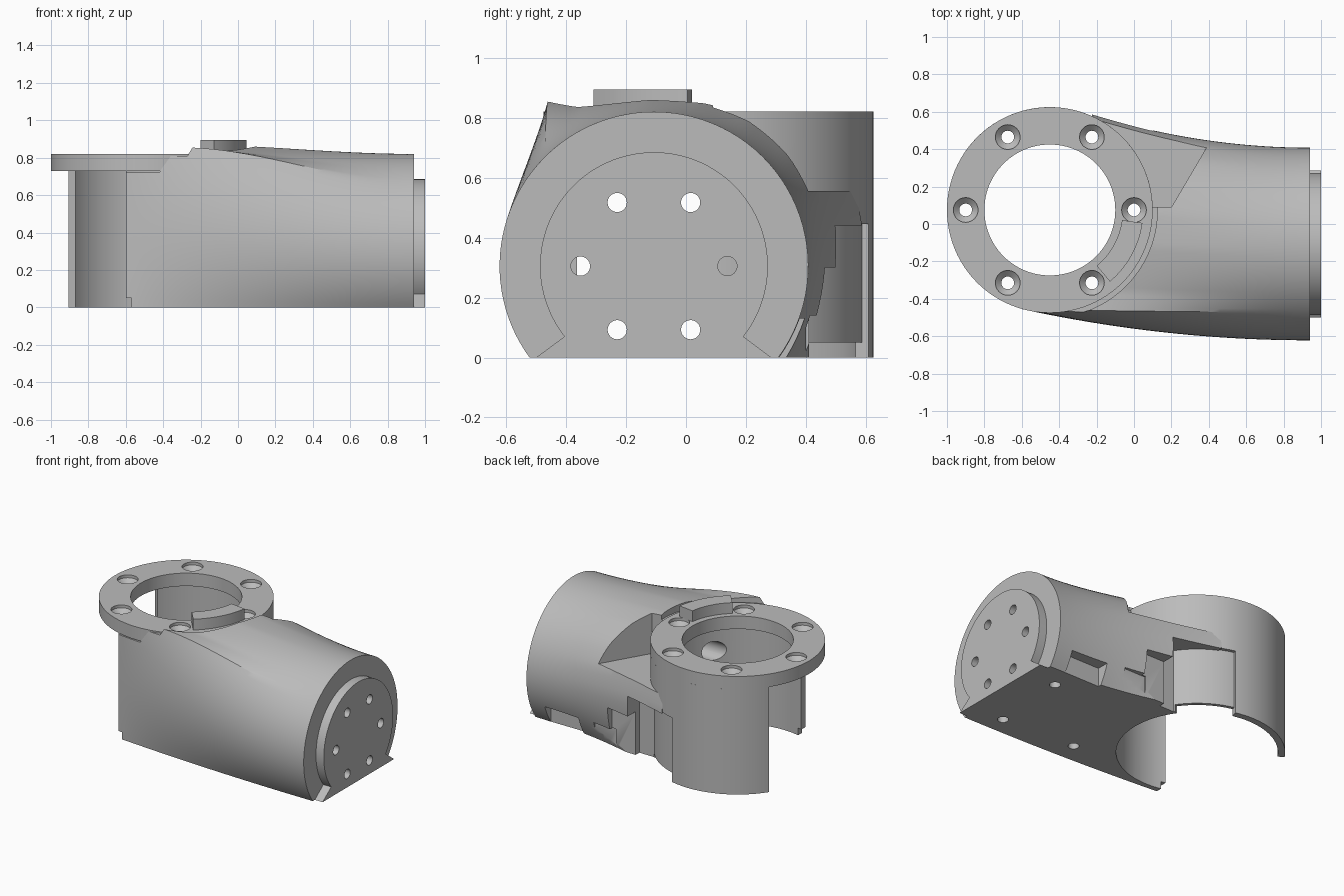
import bpy, bmesh, math
from mathutils import Vector

cube = bpy.data.objects.get("Cube")
if cube:
    bpy.data.objects.remove(cube, do_unlink=True)

grey = bpy.data.materials.new("plain_grey")
grey.use_nodes = True
grey.diffuse_color = (0.5, 0.5, 0.5, 1)
grey.node_tree.nodes["Principled BSDF"].inputs["Base Color"].default_value = (0.5, 0.5, 0.5, 1)

CX, CY = -0.45, 0.075      # flange axis
EY, EZ = -0.107, 0.305     # end face axis


def finish(name, bm):
    bmesh.ops.recalc_face_normals(bm, faces=bm.faces)
    me = bpy.data.meshes.new(name)
    bm.to_mesh(me)
    bm.free()
    me.materials.append(grey)
    ob = bpy.data.objects.new(name, me)
    bpy.context.collection.objects.link(ob)
    return ob


def loft(name, rings):
    bm = bmesh.new()
    rows = [[bm.verts.new(p) for p in r] for r in rings]
    n = len(rows[0])
    for a, b in zip(rows, rows[1:]):
        for i in range(n):
            j = (i + 1) % n
            bm.faces.new((a[i], a[j], b[j], b[i]))
    bm.faces.new(rows[0])
    bm.faces.new(rows[-1])
    return finish(name, bm)


def prism(name, pts, lo, hi, axis="z"):
    place = (lambda p, h: (p[0], p[1], h)) if axis == "z" else (lambda p, h: (h, p[0], p[1]))
    return loft(name, [[place(p, h) for p in pts] for h in (lo, hi)])


def box(x0, x1, y0, y1, z0, z1):
    return prism("cutter", [(x0, y0), (x1, y0), (x1, y1), (x0, y1)], z0, z1)


def arc(c, r, a0, a1, n):
    angles = [math.radians(a0 + (a1 - a0) * i / n) for i in range(n + 1)]
    return [(c[0] + r * math.cos(a), c[1] + r * math.sin(a)) for a in angles]


def disc(name, c, r, lo, hi, axis="z", n=96):
    return prism(name, arc(c, r, 0, 360, n)[:-1], lo, hi, axis)


def sector(name, r0, r1, a0, a1, lo, hi, n=64):
    c = (CX, CY)
    return prism(name, arc(c, r0, a0, a1, n) + arc(c, r1, a1, a0, n), lo, hi)


def cut(ob, *cutters):
    for c in cutters:
        c.hide_render = True
        m = ob.modifiers.new("cut", "BOOLEAN")
        m.operation, m.solver, m.object = "DIFFERENCE", "EXACT", c
    deps = bpy.context.evaluated_depsgraph_get()
    me = bpy.data.meshes.new_from_object(ob.evaluated_get(deps))
    ob.modifiers.clear()
    ob.data = me
    for c in cutters:
        bpy.data.objects.remove(c, do_unlink=True)


def sample(path, n):
    # even points along a polyline, excluding the last one
    pts = [Vector(p) for p in path]
    lens = [(b - a).length for a, b in zip(pts, pts[1:])]
    out = []
    for i in range(n):
        d, k = sum(lens) * i / n, 0
        while d > lens[k]:
            d -= lens[k]
            k += 1
        out.append(pts[k].lerp(pts[k + 1], d / lens[k]))
    return out


# Arm: boxy section at the flange blending into a truncated circle
F, T, B = 24, 24, 30
near = (sample([(-0.455, 0), (-0.455, 0.855)], F)
        + sample([(-0.455, 0.855), (-0.33, 0.845), (-0.05, 0.872), (0.15, 0.865)], T)
        + sample([(0.15, 0.865), (0.35, 0.83), (0.55, 0.74), (0.68, 0.62),
                  (0.72, 0.45), (0.72, 0)], B) + [Vector((0.72, 0))])
end = (EY, EZ)
far = (arc(end, 0.515, 216.3, 135, F)[:-1] + arc(end, 0.515, 135, 75, T)[:-1]
       + arc(end, 0.515, 75, -36.3, B))
rings = []
for i in range(33):
    t = i / 32
    x = -0.6 + 1.54 * t
    ty = 1 - (1 - t) ** 2
    s = max(0, (x + 0.3) / 1.24)
    tz = s * s * (3 - 2 * s)
    rings.append([(x, p[0] + (q[0] - p[0]) * ty, max(0, p[1] + (q[1] - p[1]) * tz))
                  for p, q in zip(near, far)])
arm = loft("arm_body", rings)

# Bore, flange seat and clearance above the flange
cut(arm, disc("cutter", (CX, CY), 0.505, -0.1, 0.73),
    disc("cutter", (CX, CY), 0.55, 0.72, 0.82),
    disc("cutter", (CX, CY), 0.575, 0.81, 1))
# Side pocket, stepped flank recesses and rear trim
pocket = [(0, 0.09), (0.2, 0.09), (0.4, 0.43), (0.45, 0.8), (-0.3, 0.8), (-0.3, 0.5)]
cut(arm, prism("cutter", pocket, 0.555, 1.1),
    box(-0.7, -0.225, 0.3, 1, -0.1, 1.1),
    box(-0.4, 0.1, 0.37, 1, -0.1, 0.44),
    box(0.05, 0.28, 0.41, 1, -0.1, 0.3),
    box(0.25, 0.42, 0.4, 1, -0.1, 0.14),
    box(0.55, 0.82, 0.31, 1, -0.1, 0.13),
    box(-0.7, -0.57, -1, 0, -0.1, 0.05))

# End plate with a foot reaching the base
a = math.degrees(math.asin((0.07 - EZ) / 0.38))
plate = prism("end_plate", [(-0.5, 0)] + arc(end, 0.38, 180 - a, a, 72) + [(0.285, 0)],
              0.9, 1, "x")

# Six screw holes through the end, counterbored from inside
holes = arc(end, 0.245, 0, 360, 6)[:-1]
for part in (arm, plate):
    cut(part, *[disc("cutter", h, 0.032, 0.8, 1.1, "x", 32) for h in holes])
cut(arm, *[disc("cutter", h, 0.065, -0.2, 0.85, "x", 32) for h in holes])

# Blind holes in the base
cut(arm, *[disc("cutter", h, 0.035, -0.1, 0.06, n=32)
           for h in ((0.74, -0.39), (0.77, 0.15), (0.19, -0.36))])

# Flange with countersunk screw holes
flange = disc("top_flange", (CX, CY), 0.55, 0.73, 0.82)
cut(flange, disc("cutter", (CX, CY), 0.35, 0.6, 1))
for h in arc((CX, CY), 0.45, 0, 360, 6)[:-1]:
    sink = loft("cutter", [[(x, y, z) for x, y in arc(h, r, 0, 360, 32)[:-1]]
                           for r, z in ((0.034, 0.7), (0.034, 0.77), (0.066, 0.8), (0.066, 0.9))])
    cut(flange, sink)

# Curved rear wall, thinned beside the arm
wall = sector("rear_wall", 0.505, 0.55, 0, 146, 0, 0.73)
cut(wall, sector("cutter", 0.528, 0.7, 30, 76, -0.1, 0.445),
    sector("cutter", 0.4, 0.6, 35, 76, -0.1, 0.05))

# Raised locating key on the flange
key = sector("locating_key", 0.39, 0.5, -50, -8, 0.82, 0.895, 16)

# Smooth the curved surfaces and keep the hard edges
for ob in bpy.context.view_layer.objects:
    ob.select_set(False)
for ob in (arm, plate, flange, wall, key):
    ob.select_set(True)
bpy.context.view_layer.objects.active = arm
bpy.ops.object.shade_smooth_by_angle(angle=math.radians(25))
